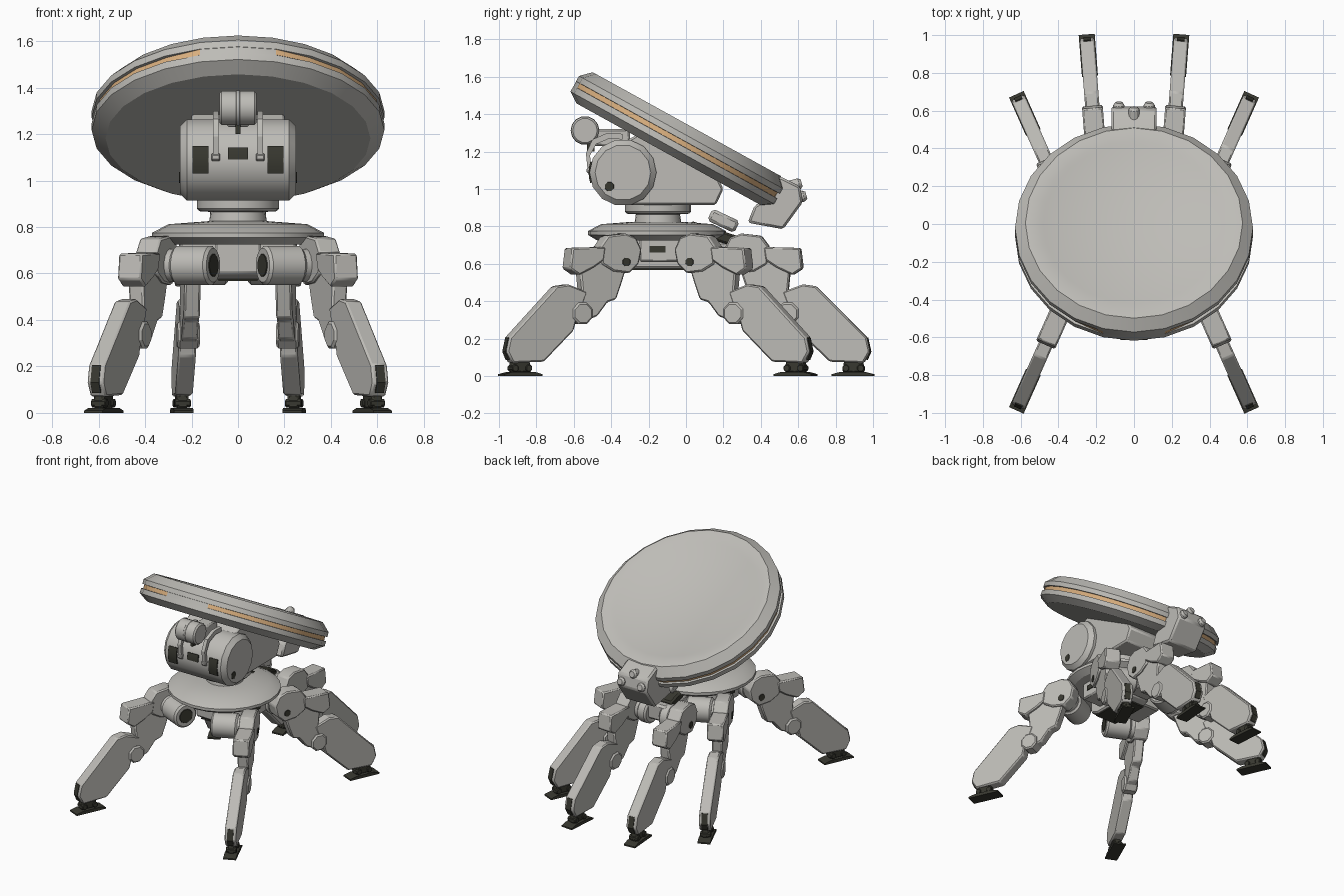
import bpy, bmesh, math
from mathutils import Matrix, Vector

if "Cube" in bpy.data.objects:
    bpy.data.objects.remove(bpy.data.objects["Cube"])

def material(name, rgb):
    m = bpy.data.materials.new(name)
    m.diffuse_color = (*rgb, 1)
    m.use_nodes = True
    m.node_tree.nodes["Principled BSDF"].inputs["Base Color"].default_value = m.diffuse_color
    return m

GREY = material("warm grey shell", (0.51, 0.50, 0.47))
DARK = material("dark olive rubber", (0.04, 0.04, 0.03))
ORANGE = material("amber strip", (0.70, 0.43, 0.21))
I = Matrix.Identity(4)
T = Matrix.Translation
R = lambda deg, ax: Matrix.Rotation(math.radians(deg), 4, ax)

def finish(name, bm, mat, mx, bevel=0):
    bmesh.ops.recalc_face_normals(bm, faces=bm.faces)
    me = bpy.data.meshes.new(name)
    bm.to_mesh(me)
    bm.free()
    ob = bpy.data.objects.new(name, me)
    bpy.context.collection.objects.link(ob)
    me.materials.append(mat)
    ob.matrix_world = mx
    if bevel:
        b = ob.modifiers.new("bevel", 'BEVEL')
        b.width, b.segments = bevel, 1
    return ob

def extrude(name, pts, x0, x1, mat=GREY, mx=I, bevel=0.0):
    """Profile in the local y-z plane, pushed along x."""
    bm = bmesh.new()
    a = [bm.verts.new((x0, *p)) for p in pts]
    b = [bm.verts.new((x1, *p)) for p in pts]
    bm.faces.new(a)
    bm.faces.new(b)
    for i in range(len(pts)):
        j = (i + 1) % len(pts)
        bm.faces.new((a[i], a[j], b[j], b[i]))
    return finish(name, bm, mat, mx, bevel)

def box(name, lo, hi, mat=GREY, mx=I, bevel=0.0):
    pts = [(lo[1], lo[2]), (hi[1], lo[2]), (hi[1], hi[2]), (lo[1], hi[2])]
    return extrude(name, pts, lo[0], hi[0], mat, mx, bevel)

def lathe(name, prof, n, mat=GREY, mx=I):
    """Radius/height profile turned round z, capped at both ends."""
    bm = bmesh.new()
    rings = [[bm.verts.new((r * math.cos(2 * math.pi * k / n), r * math.sin(2 * math.pi * k / n), z))
              for k in range(n)] for r, z in prof]
    for a, b in zip(rings, rings[1:]):
        for k in range(n):
            j = (k + 1) % n
            bm.faces.new((a[k], a[j], b[j], b[k]))
    bm.faces.new(rings[0])
    bm.faces.new(rings[-1])
    return finish(name, bm, mat, mx)

def barrel(name, c, r, x0, x1, n=16, mat=GREY, mx=I, ch=0.012):
    """Cylinder along x with chamfered ends."""
    x0, x1 = min(x0, x1), max(x0, x1)
    prof = [(r - ch, x0), (r, x0 + ch), (r, x1 - ch), (r - ch, x1)]
    return lathe(name, prof, n, mat, mx @ T((0, *c)) @ R(90, 'Y') @ R(180 / n, 'Z'))

def arc_plate(name, c, r, x0, x1, a0, a1, mat):
    """Thin curved plate wrapped on a cylinder along x; angle measured from the front."""
    ang = [math.radians(a0 + (a1 - a0) * i / 4) for i in range(5)]
    at = lambda q, a: (c[0] - q * math.cos(a), c[1] + q * math.sin(a))
    return extrude(name, [at(r, a) for a in ang] + [at(r - 0.009, a) for a in reversed(ang)], x0, x1, mat)

# tilted dish with a grooved rim
dish_prof = [(0.48, 0.082), (0.50, 0.092), (0.575, 0.093), (0.63, 0.04), (0.63, 0.008), (0.616, 0.007),
             (0.616, -0.02), (0.63, -0.021), (0.63, -0.055), (0.57, -0.095)]
dish = lathe("dish", dish_prof, 24, GREY, T((0, -0.04, 1.265)) @ R(-28.9, 'X'))
dish.data.materials.append(ORANGE)
for v in dish.data.vertices:            # close the groove at the front centre
    if abs(v.co.x) < 0.17 and v.co.y < 0 and -0.021 < v.co.z < 0.0075:
        s = 0.629 / v.co.xy.length
        v.co.x *= s
        v.co.y *= s
for p in dish.data.polygons:            # amber floor of the groove
    c = p.center
    if abs(c.z + 0.0065) < 0.002 and not (abs(c.x) < 0.12 and c.y < 0):
        p.material_index = 1

# rear sensor head hooked on the dish edge
extrude("rear_head", [(0.47, 1.075), (0.52, 1.06), (0.61, 1.015), (0.625, 0.93), (0.52, 0.785),
                      (0.33, 0.82), (0.365, 0.91), (0.45, 0.96)], -0.12, 0.12, bevel=0.012)
for x, y, z in [(-0.08, 0.6, 0.955), (0, 0.575, 1.02), (0.08, 0.6, 0.955)]:
    lathe("head_eye", [(0.03, -0.02), (0.03, 0.03), (0.02, 0.045)], 12, GREY, T((x, y, z)) @ R(-75, 'X'))

# turret drum and body behind it
DC = (-0.337, 1.088)
barrel("turret_drum", DC, 0.179, -0.25, 0.25, 14, ch=0.03)
extrude("turret_body", [(-0.337, 0.915), (0.16, 0.915), (0.2, 1.0), (0.17, 1.06), (-0.26, 1.29), (-0.337, 1.25)],
        -0.2, 0.2, bevel=0.01)
for s in (-1, 1):
    arc_plate("drum_vent", DC, 0.184, s * 0.128, s * 0.195, -18, 19, DARK)
    barrel("drum_bolt", (-0.41, 1.013), 0.026, s * 0.247, s * 0.253, 8, DARK, ch=0.001)
    # curved cable brackets
    extrude("bracket", [(-0.505, 1.09), (-0.525, 1.09), (-0.535, 1.19), (-0.50, 1.265), (-0.42, 1.30), (-0.34, 1.295),
                        (-0.34, 1.265), (-0.41, 1.27), (-0.48, 1.24), (-0.513, 1.18)], s * 0.083, s * 0.108)
    barrel("bracket_foot", (-0.515, 1.10), 0.018, s * 0.078, s * 0.113, 8, ch=0.003)
arc_plate("drum_centre_vent", DC, 0.184, -0.043, 0.043, 1, 17, DARK)

# small front sensor
barrel("front_sensor", (-0.54, 1.313), 0.075, -0.08, 0.08, 14, ch=0.01)
barrel("sensor_band", (-0.54, 1.313), 0.077, -0.008, 0.008, 14, ch=0.002)
box("sensor_mount", (-0.05, -0.52, 1.23), (0.05, -0.3, 1.32), bevel=0.01)
box("sensor_cable", (-0.01, -0.53, 1.2), (0.01, -0.49, 1.26), DARK)

# neck and collar
lathe("neck", [(0.15, 0.80), (0.125, 0.82), (0.118, 0.865), (0.165, 0.868), (0.177, 0.88), (0.177, 0.92)],
      24, GREY, T((0, -0.15, 0)))
lathe("collar", [(0.32, 0.725), (0.37, 0.755), (0.37, 0.775), (0.30, 0.812), (0.13, 0.825)],
      24, GREY, T((0, -0.155, 0)))

# hub under the collar, with side slots
extrude("hub", [(-0.34, 0.60), (-0.27, 0.575), (-0.03, 0.575), (0.04, 0.60), (0.04, 0.735), (-0.34, 0.735)],
        -0.1, 0.1, bevel=0.01)
box("hub_crossbar", (-0.25, -0.25, 0.61), (0.25, -0.03, 0.735), bevel=0.01)
for s in (-1, 1):
    box("hub_slot", (s * 0.248, -0.195, 0.66), (s * 0.256, -0.11, 0.695), DARK)
box("hub_underplate", (-0.085, -0.3, 0.567), (0.085, 0.0, 0.577), DARK)

# rear extension carrying the back legs
box("rear_hub", (-0.09, 0.03, 0.60), (0.09, 0.36, 0.72), bevel=0.015)
box("rear_bellows", (-0.1, -0.15, -0.03), (0.1, 0.15, 0.03), DARK, T((0, 0.16, 0.755)) @ R(-18, 'X'), 0.012)
box("rear_link", (-0.08, -0.08, -0.035), (0.08, 0.08, 0.035), GREY, T((0, 0.2, 0.83)) @ R(-25, 'X'), 0.015)

def leg(tag, mx, inner, reach):
    """Leg in its own plane: y outward, z up, x thickness; inner is the side facing the hub."""
    e = lambda n, pts, w, mat=GREY, bv=0.008: extrude(tag + n, pts, -w / 2, w / 2, mat, mx, bv)
    # hip shell and thigh
    e("_hip", [(0.105, 0.75), (0, 0.762), (-0.06, 0.74), (-0.092, 0.675), (-0.075, 0.60), (-0.02, 0.55),
               (0.07, 0.56), (0.14, 0.60), (0.15, 0.69)], 0.1)
    e("_thigh", [(0.13, 0.68), (-0.01, 0.58), (0.02, 0.49), (0.05, 0.41), (0.10, 0.395), (0.16, 0.32),
                 (0.25, 0.29), (0.29, 0.36), (0.25, 0.45), (0.26, 0.55), (0.22, 0.6)], 0.07)
    e("_knee_cover", [(0.12, 0.69), (0.316, 0.685), (0.33, 0.575), (0.275, 0.54), (0.19, 0.58), (0.13, 0.62)], 0.11)
    barrel(tag + "_knee", (0.25, 0.335), 0.062, -0.048, 0.048, 8, mx=mx, ch=0.01)
    # shin plate
    e("_shin", [(0.40, 0.48), (0.33, 0.49), (0.22, 0.45), (0.25, 0.37), (0.287, 0.29), (0.30, 0.243),
                (0.474, 0.077), (0.655, 0.07), (0.69, 0.13), (0.673, 0.206)], 0.076)
    e("_shin_tip_strip", [(0.694, 0.13), (0.677, 0.206), (0.66, 0.2), (0.67, 0.085), (0.674, 0.085)], 0.04, DARK, 0)
    # foot
    e("_ankle", [(0.54, 0.02), (0.66, 0.02), (0.65, 0.08), (0.55, 0.08)], 0.05, DARK)
    for u in (0.56, 0.64):
        barrel(tag + "_ankle_pin", (u, 0.042), 0.02, -0.035, 0.035, 8, DARK, mx, 0.004)
    e("_foot", [(0.486, 0), (0.708, 0), (0.708, 0.01), (0.66, 0.022), (0.53, 0.022), (0.486, 0.01)], 0.085, DARK, 0)
    # hip motor and outer bolt
    barrel(tag + "_motor_flange", (0, 0.635), 0.072, inner * 0.03, inner * 0.1, 16, mx=mx)
    barrel(tag + "_motor", (0, 0.635), 0.086, inner * 0.075, inner * reach, 16, mx=mx)
    barrel(tag + "_motor_cap", (0, 0.635), 0.05, inner * (reach - 0.01), inner * (reach + 0.004), 12, DARK, mx, 0.002)
    barrel(tag + "_hip_bolt", (0, 0.61), 0.024, -inner * 0.045, -inner * 0.055, 8, DARK, mx, 0.001)

for s in (-1, 1):
    leg("front_leg", T((s * 0.335, -0.34, 0)) @ R(180 + s * 24, 'Z'), s, 0.25)
    leg("middle_leg", T((s * 0.335, 0.04, 0)) @ R(-s * 24, 'Z'), -s, 0.25)
    leg("rear_leg", T((s * 0.195, 0.298, 0)) @ R(-s * 4.5, 'Z'), -s, 0.15)

# smooth the round parts, keep hard edges
for ob in bpy.context.scene.objects:
    ob.select_set(True)
    bpy.context.view_layer.objects.active = ob
bpy.ops.object.shade_smooth_by_angle(angle=math.radians(28))
